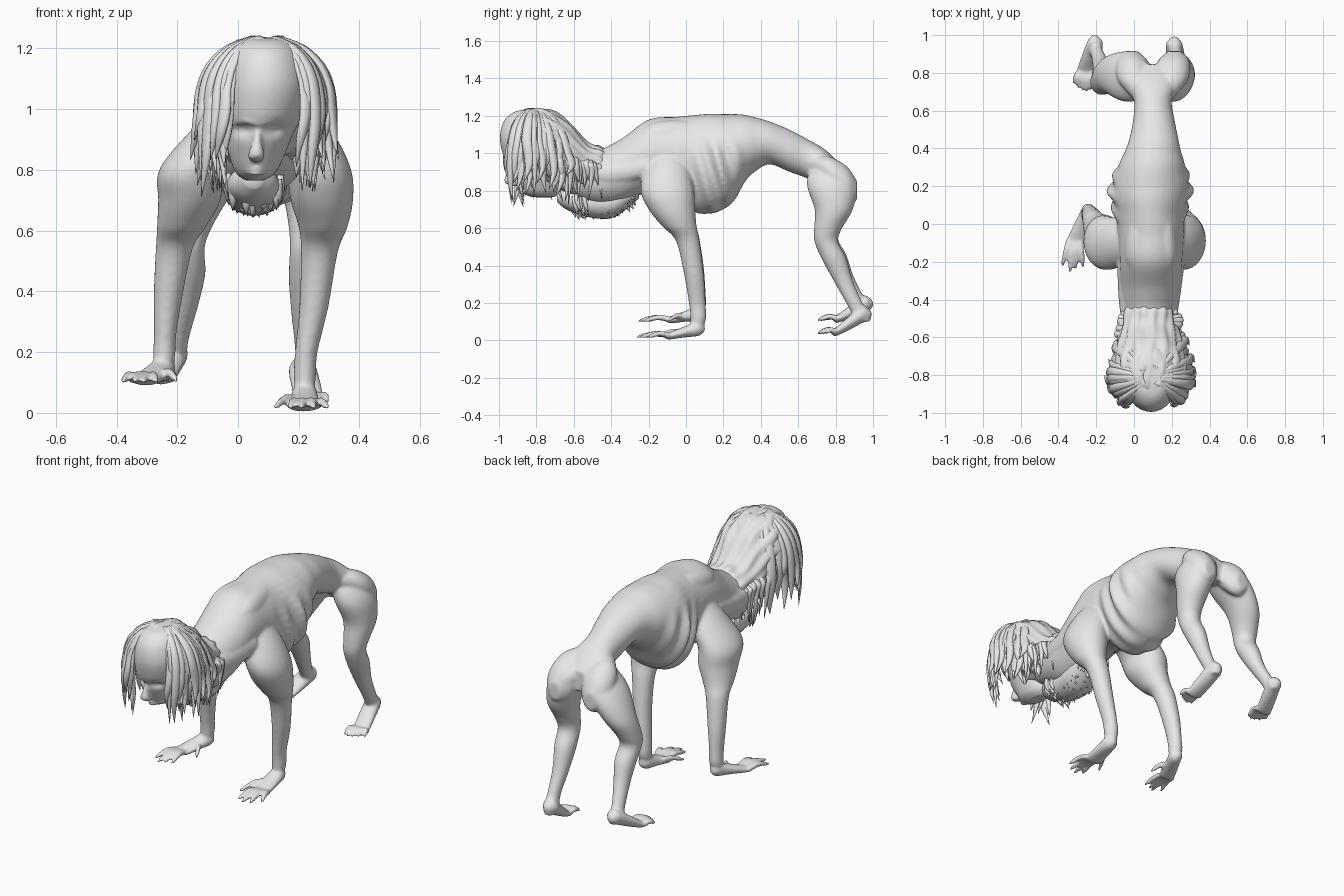
import bpy, bmesh, math, random
from mathutils import Vector
random.seed(4)

skin = bpy.data.materials.new("pale_grey")
skin.diffuse_color = (0.8, 0.8, 0.8, 1)
X, Y, Z = Vector((1, 0, 0)), Vector((0, 1, 0)), Vector((0, 0, 1))


def smooth_rows(rows, n):
    """Catmull-Rom interpolation through rows of numbers."""
    out = []
    for i in range(len(rows) - 1):
        a, b, c, d = (rows[max(0, min(len(rows) - 1, i + k))] for k in (-1, 0, 1, 2))
        for s in range(n):
            t = s / n
            out.append([0.5 * (2 * q + (r - p) * t + (2 * p - 5 * q + 4 * r - w) * t * t
                        + (3 * q - p - 3 * r + w) * t ** 3) for p, q, r, w in zip(a, b, c, d)])
    return out + [list(rows[-1])]


def loft(bm, rows, u, v=None, sides=24, n=5, shape=None):
    """Skin elliptical sections (x, y, z, ru, rv); v follows the path when not given."""
    rows = smooth_rows(rows, n)
    cs = [Vector(r[:3]) for r in rows]
    rings = []
    for i, r in enumerate(rows):
        w = v or u.cross(cs[min(i + 1, len(cs) - 1)] - cs[max(i - 1, 0)]).normalized()
        ring = []
        for k in range(sides):
            a = 2 * math.pi * k / sides
            p = cs[i] + u * max(r[3], .001) * math.cos(a) + w * max(r[4], .001) * math.sin(a)
            ring.append(bm.verts.new(shape(p, cs[i]) if shape else p))
        rings.append(ring)
    faces = [bm.faces.new((p[k], p[(k + 1) % sides], q[(k + 1) % sides], q[k]))
             for p, q in zip(rings, rings[1:]) for k in range(sides)]
    faces += [bm.faces.new(rings[0]), bm.faces.new(rings[-1])]
    bmesh.ops.recalc_face_normals(bm, faces=faces)


def finish(bm, name, voxel=0, relax=0):
    me = bpy.data.meshes.new(name)
    bm.to_mesh(me)
    bm.free()
    me.materials.append(skin)
    me.polygons.foreach_set("use_smooth", [True] * len(me.polygons))
    ob = bpy.data.objects.new(name, me)
    bpy.context.collection.objects.link(ob)
    if voxel:
        m = ob.modifiers.new("merge", 'REMESH')
        m.mode, m.voxel_size, m.use_smooth_shade = 'VOXEL', voxel, True
        s = ob.modifiers.new("relax", 'SMOOTH')
        s.factor, s.iterations = 0.5, relax
    return ob


def ribs(p, c):
    """Slanted rib ridges on the flanks of the chest."""
    fade = max(0, 1 - abs(p.y - .16) / .22) * max(0, min(1, (1.1 - p.z) / .1))
    side = abs(p.x - c.x) / .2
    return p + (p - c).normalized() * .018 * fade * side * math.sin((p.y + .3 * p.z) * 58)


# ---- body: torso, arms, legs, hands and feet merged into one skin
bm = bmesh.new()
torso = [(-.72, .08, .92, .08, .09), (-.5, .08, .87, .135, .14), (-.35, .085, .905, .155, .17),
         (-.2, .09, .985, .165, .195), (-.05, .09, .98, .175, .215), (.05, .085, .945, .19, .26),
         (.13, .085, .945, .21, .267), (.2, .088, .955, .215, .255), (.26, .09, .98, .2, .23),
         (.32, .095, 1.03, .175, .175), (.38, .1, 1.05, .15, .14), (.45, .105, 1.055, .13, .114),
         (.55, .105, 1.015, .11, .113), (.65, .1, .97, .1, .105), (.75, .1, .915, .13, .1), (.845, .1, .86, .12, .06)]
loft(bm, [(x, y, z, rx, rz) for y, x, z, rx, rz in torso], X, Z, 40, 8, ribs)
# height, left x, right x, y, width radius, depth radius
arm = [(1.06, .15, .03, -.1, .05, .06), (.92, .215, -.065, -.1, .1, .12), (.8, .265, -.152, -.1, .108, .143),
       (.7, .276, -.16, -.075, .103, .125), (.61, .28, -.187, -.035, .08, .092), (.53, .268, -.21, .01, .061, .063),
       (.35, .25, -.23, .043, .048, .053), (.2, .225, -.24, .06, .037, .045), (.12, .22, -.243, .066, .037, .042),
       (.07, .22, -.245, .058, .03, .034)]
leg = [(.96, .14, .06, .73, .04, .05), (.9, .18, .015, .765, .085, .11), (.82, .212, -.045, .78, .1, .132),
       (.7, .237, -.12, .79, .086, .102), (.6, .237, -.16, .76, .069, .075), (.53, .23, -.17, .75, .06, .064),
       (.44, .225, -.165, .79, .058, .067), (.32, .22, -.175, .84, .044, .052), (.2, .222, -.195, .9, .034, .044),
       (.13, .215, -.205, .94, .036, .046), (.1, .213, -.207, .95, .03, .035)]
for limb, lift in ((arm, .09), (leg, .07)):
    loft(bm, [(lx, y, z, rx, ry) for z, lx, _, y, rx, ry in limb], X, Y, 24)
    # the right limb stands on higher ground, so its lower part is shortened
    loft(bm, [(rx_, y, z + lift * max(0, 1 - z / .6), rx, ry) for z, _, rx_, y, rx, ry in limb], X, Y, 24)
# buttocks, shoulder blades and neck cords
for s in (-1, 1):
    loft(bm, [(.1 + s * .07, .66, .95, .03, .03), (.1 + s * .095, .76, .9, .09, .085),
              (.1 + s * .11, .86, .83, .085, .1), (.1 + s * .115, .915, .8, .035, .05)], X, Z)
    loft(bm, [(.09 + s * .07, -.3, 1.06, .02, .02), (.09 + s * .08, -.18, 1.085, .06, .075),
              (.09 + s * .07, -.02, 1.1, .06, .075), (.09 + s * .06, .14, 1.11, .03, .03)], X, Z)
    loft(bm, [(.08 + s * .1, -.6, .92, .03, .03), (.08 + s * .12, -.42, .89, .04, .06),
              (.09 + s * .13, -.2, .93, .05, .06)], X, Z, 12)


# palm or sole with clawed digits
def paw(base, end, rb, re, tips, rd, thumb=None, flat=.65):
    b, e = Vector(base), Vector(end)
    m = b.lerp(e, .5)
    loft(bm, [(*(b + Y * rb * .95), rb * .3, rb * .3), (*(b + Y * rb * .55), rb * .65, rb * .65),
              (*b, rb * .92, rb * .92), (*m, (rb + re) / 2, rb * flat), (*e, re, rb * .45),
              (*(e - Y * .02), re * .85, rb * .3)], X, Z, 20)
    for i, (tx, ty) in enumerate(tips):
        root = e + X * re * .8 * (2 * i / (len(tips) - 1) - 1)
        tip = Vector((tx, ty, e.z - .008))
        if thumb is not None and i == thumb:
            root = m + X * (.03 if tx > m.x else -.03)
        k, q = root.lerp(tip, .4) + Z * .016, root.lerp(tip, .78) + Z * .008
        loft(bm, [(*root, rd, rd), (*k, rd * 1.05, rd), (*q, rd * .85, rd * .85),
                  (*tip, rd * .4, rd * .4)], X, Z, 10, 4)


# left hand, right hand, left foot, right foot
paw((.22, .06, .062), (.215, -.09, .024), .044, .055,
    [(.12, -.16), (.17, -.245), (.21, -.265), (.25, -.25), (.295, -.205)], .0155, 0)
paw((-.245, .065, .145), (-.305, -.08, .11), .044, .05,
    [(-.38, -.225), (-.34, -.26), (-.31, -.24), (-.27, -.23), (-.2, -.1)], .0155, 4)
paw((.213, .945, .14), (.235, .8, .045), .05, .05,
    [(.19, .71), (.215, .7), (.24, .71), (.265, .725), (.295, .745)], .0155, None, .75)
paw((-.208, .955, .195), (-.255, .81, .115), .048, .05,
    [(-.32, .74), (-.298, .72), (-.27, .705), (-.25, .7), (-.225, .71)], .0155, None, .75)
finish(bm, "body", .0085, 6)


# ---- head with sunken eyes, brow, nose, lips and chin
def sockets(p, c):
    if p.y < -.8:
        for s in (-1, 1):
            d2 = ((p.x - .07 - s * .055) / .036) ** 2 + ((p.z - .935) / .022) ** 2
            p = p + Y * .03 * math.exp(-d2)
    return p


bm = bmesh.new()
face = [(1.235, .09, -.81, .03, .04), (1.22, .09, -.81, .09, .11), (1.17, .09, -.81, .125, .165),
        (1.08, .09, -.81, .145, .185), (.98, .08, -.81, .132, .165), (.92, .07, -.8, .112, .145),
        (.85, .062, -.785, .092, .125), (.79, .058, -.775, .065, .1), (.765, .055, -.765, .03, .06)]
loft(bm, [(x, y, z, rx, ry) for z, x, y, rx, ry in face], X, Y, 48, 8, sockets)
loft(bm, [(.066, -.93, .95, .01, .008), (.063, -.94, .9, .014, .02), (.06, -.94, .845, .028, .03),
          (.06, -.91, .825, .015, .015)], X, Y, 16)
for s in (-1, 1):
    loft(bm, [(.068 + s * .005, -.95, .955, .014, .012), (.07 + s * .05, -.94, .965, .015, .013),
              (.07 + s * .1, -.88, .955, .012, .012)], Y, Z, 12)
for z, w in ((.808, .042), (.79, .036)):
    loft(bm, [(.06 - w, -.86, z, .006, .004), (.06, -.886, z, .012, .009), (.06 + w, -.86, z, .006, .004)], Y, Z, 10)
finish(bm, "head", .008, 4)

# ---- hair mass over the crown and nape
bm = bmesh.new()
loft(bm, [(.09, -.93, 1.13, .03, .03), (.09, -.87, 1.12, .13, .11), (.09, -.76, 1.05, .195, .185),
          (.085, -.64, 1.0, .172, .18), (.08, -.53, .92, .15, .14), (.08, -.46, .9, .14, .135),
          (.08, -.42, .9, .115, .11)], X, Z, 64, 7,
     lambda p, c: p + (p - c) * .04 * math.sin(math.atan2(p.z - c.z, p.x - c.x) * 15 + p.y * 14)
     + (p - c) * .025 * math.sin(math.atan2(p.z - c.z, p.x - c.x) * 7 - p.y * 31))
finish(bm, "hair_cap")

# ---- hanging locks, leaving the forehead open
bm = bmesh.new()
for layer in range(2):
    for i in range(46):
        a = .7 + (2 * math.pi - 1.4) * (i + random.uniform(-.3, .3)) / 45
        a = max(.7, min(2 * math.pi - .7, a))
        ca, sa = math.cos(a), math.sin(a)
        side = Vector((ca, sa, 0))
        f = random.uniform(.92, 1.05) - .05 * layer
        rx, ry = .215 * f, (.18 if ca > 0 else .29) * f
        low = random.uniform(.75, .93) if abs(sa) > .5 or ca > 0 else random.uniform(.86, .98)
        if ca > .4:
            low = random.uniform(.71, .85)
        if ca < -.4:
            low -= .04
        w = random.uniform(.014, .03)
        pts = []
        for t in (.2, .6, 1.0, 1.4):
            h = math.sin(t)
            drop = .12 * h * h if ca < 0 else 0
            pts.append((.09 + sa * rx * h, -.81 - ca * ry * h, 1.035 + .2 * math.cos(t) + drop * ca,
                        w * (.5 + .5 * h), .012))
        x, y, z = pts[-1][:3]
        low = min(low, z - .05)
        j = random.uniform(-.016, .016)
        pts += [(x + sa * .005, y + j, (z * 2 + low) / 3, w, .016),
                (x + j, y + j, (z + low * 2) / 3, w * .7, .013), (x + j * 2, y - j, low, .001, .001)]
        loft(bm, pts, side, None, 8, 3)
# locks falling over the sides of the neck
for s in (-1, 1):
    for i in range(12):
        y = -.69 + i * .02 + random.uniform(-.01, .01)
        x = .085 + s * (.18 - .04 * i / 11 + random.uniform(-.012, .012))
        low = random.uniform(.71, .87)
        loft(bm, [(x - s * .06, y, 1.05 - i * .009, .012, .012), (x, y, .97 - i * .003, .019, .015),
                  (x, y + .01, .9, .016, .014), (x - s * .01, y + random.uniform(-.01, .03), low, .001, .001)],
             Y, X, 8, 3)
finish(bm, "hair_locks")

# ---- shaggy mane under the throat
bm = bmesh.new()
loft(bm, [(.05, -.69, .77, .03, .03), (.05, -.63, .755, .08, .06), (.05, -.5, .735, .095, .08),
          (.06, -.38, .745, .1, .085), (.07, -.25, .82, .08, .06)], X, Z, 24)
for i in range(130):
    y = random.uniform(-.61, -.28)
    a = random.uniform(-1.5, 1.5)
    x = .053 + .088 * math.sin(a)
    top = .745 - .06 * math.cos(a) + (.06 * (y + .4) / .12 if y > -.4 else 0)
    loft(bm, [(x, y, top + .05, .012, .012), (x, y + .005, top, .014, .013),
              (x * 1.02, y + .02, top - random.uniform(.015, .045), .001, .001)], X, Y, 6, 2)
finish(bm, "throat_mane")
